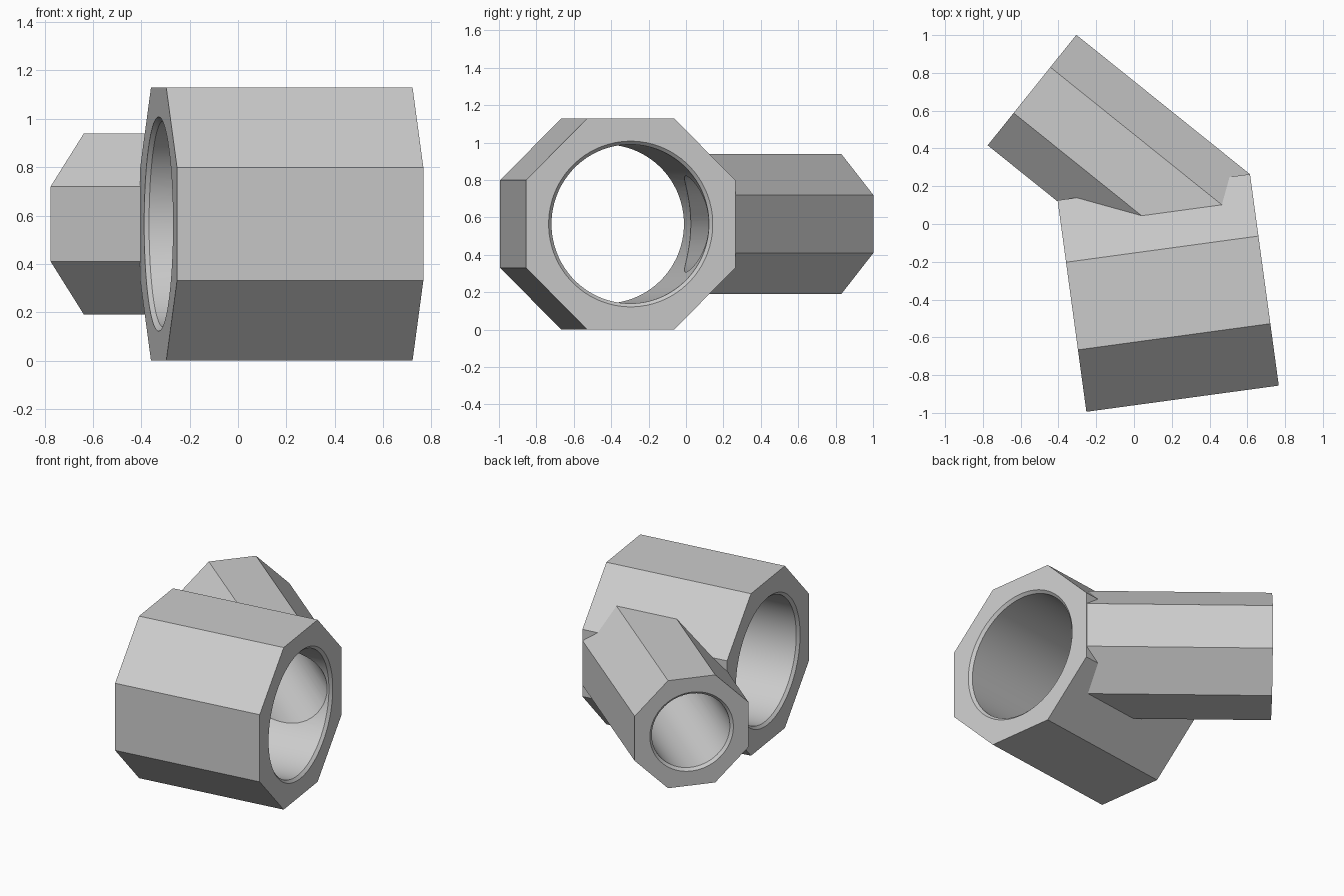
import bpy, bmesh
from math import cos, sin, pi, radians
from mathutils import Vector, Matrix

cube = bpy.data.objects.get("Cube")
if cube:
    bpy.data.objects.remove(cube, do_unlink=True)

grey = bpy.data.materials.new("light_grey")
grey.use_nodes = True
grey.diffuse_color = (0.6, 0.6, 0.6, 1)
grey.node_tree.nodes["Principled BSDF"].inputs["Base Color"].default_value = (0.6, 0.6, 0.6, 1)

Z = 0.565          # height of both pipe axes
CHAMFER = 0.018


def turned(name, origin, angle, sides, rings):
    """Closed solid along a horizontal axis; rings are (distance, radius)."""
    bm = bmesh.new()
    loops = []
    for t, r in rings:
        angles = [2 * pi * (k + 0.5) / sides for k in range(sides)]
        loops.append([bm.verts.new((t, r * cos(a), r * sin(a))) for a in angles])
    for a, b in zip(loops, loops[1:]):
        for k in range(sides):
            n = (k + 1) % sides
            bm.faces.new((a[k], a[n], b[n], b[k]))
    bm.faces.new(loops[0])
    bm.faces.new(loops[-1])
    bmesh.ops.recalc_face_normals(bm, faces=bm.faces)
    mesh = bpy.data.meshes.new(name)
    bm.to_mesh(mesh)
    bm.free()
    mesh.materials.append(grey)
    obj = bpy.data.objects.new(name, mesh)
    obj.matrix_world = Matrix.Translation(Vector((*origin, Z))) @ Matrix.Rotation(angle, 4, 'Z')
    bpy.context.collection.objects.link(obj)
    return obj


def octagon(name, origin, angle, apothem, start, end):
    r = apothem / cos(pi / 8)
    return turned(name, origin, angle, 8, [(start, r), (end, r)])


def combine(target, tool, operation):
    """Apply a boolean and discard the tool."""
    bpy.context.view_layer.objects.active = target
    mod = target.modifiers.new(operation.lower(), 'BOOLEAN')
    mod.operation, mod.solver, mod.object = operation, 'EXACT', tool
    bpy.ops.object.modifier_apply(modifier=mod.name)
    bpy.data.objects.remove(tool, do_unlink=True)


# Main octagonal sleeve and angled octagonal branch
main_at, main_angle, half = (0.181, -0.365), radians(7.75), 0.514
branch_at, branch_angle = (-0.54, 0.709), radians(-38.75)
body = octagon("pipe_connector", main_at, main_angle, 0.565, -half, half)
branch = octagon("branch", branch_at, branch_angle, 0.375, 0, 1.176)
combine(body, branch, 'UNION')

# Main through bore, chamfered at both mouths
R, over = 0.425, 0.05
bore = turned("main_bore", main_at, main_angle, 80, [
    (-half - over, R + CHAMFER + over), (-half + CHAMFER, R),
    (half - CHAMFER, R), (half + over, R + CHAMFER + over)])
combine(body, bore, 'DIFFERENCE')

# Branch bore, chamfered at the mouth and opening into the main bore
R = 0.257
bore = turned("branch_bore", branch_at, branch_angle, 64, [
    (-over, R + CHAMFER + over), (CHAMFER, R), (1.29, R)])
combine(body, bore, 'DIFFERENCE')

# Smooth bores, crisp outer edges
bpy.ops.object.select_all(action='DESELECT')
body.select_set(True)
bpy.context.view_layer.objects.active = body
bpy.ops.object.shade_smooth_by_angle(angle=radians(25))
